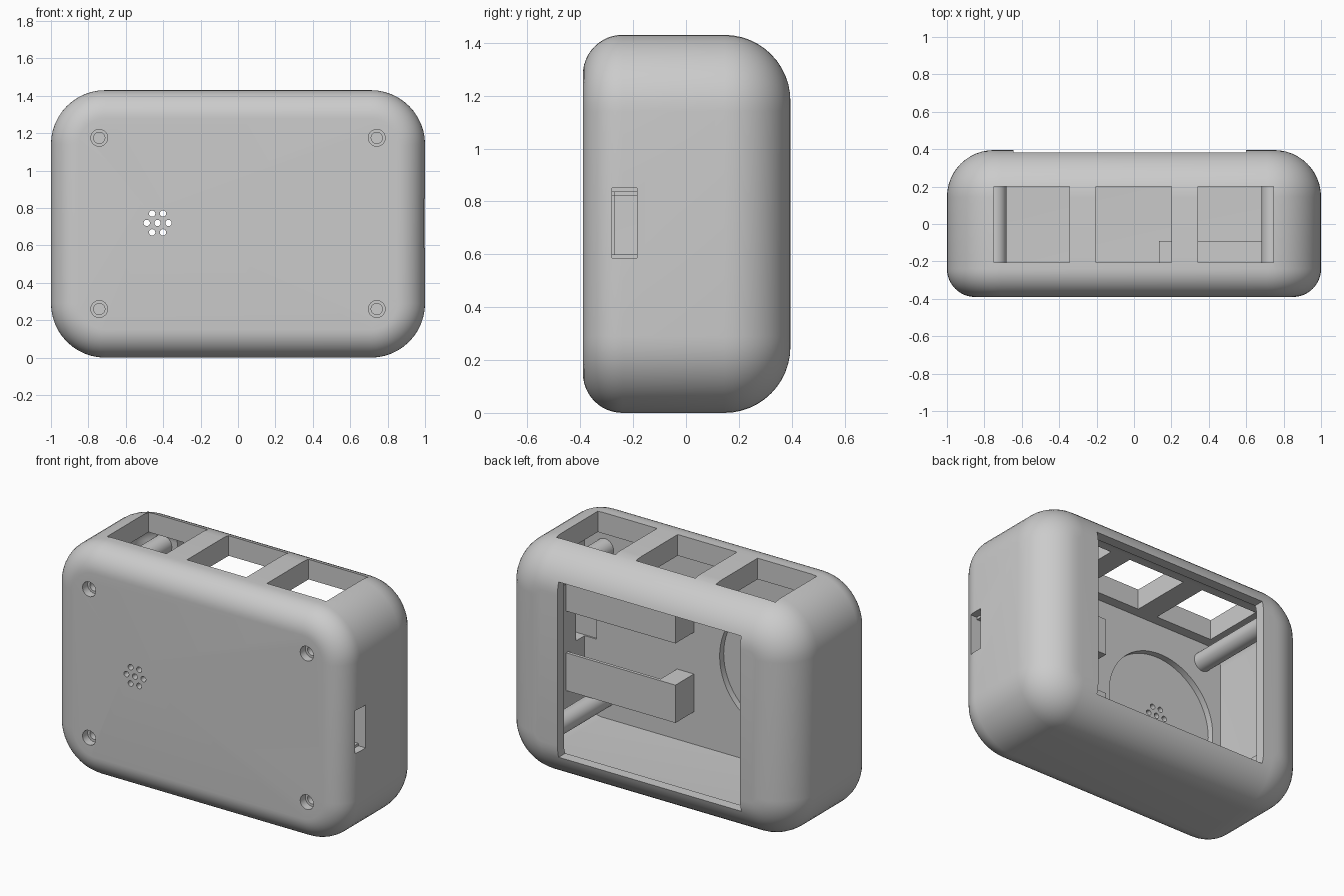
import bpy, bmesh, math
from mathutils import Matrix, Vector

cube = bpy.data.objects.get("Cube")
if cube:
    bpy.data.objects.remove(cube, do_unlink=True)

grey = bpy.data.materials.new("grey_plastic")
grey.use_nodes = True
colour = (0.6, 0.6, 0.6, 1)
grey.diffuse_color = colour
grey.node_tree.nodes["Principled BSDF"].inputs["Base Color"].default_value = colour

MID = 0.715      # height of the case centre


def finish(name, bm):
    bmesh.ops.recalc_face_normals(bm, faces=bm.faces[:])
    mesh = bpy.data.meshes.new(name)
    bm.to_mesh(mesh)
    bm.free()
    mesh.materials.append(grey)
    ob = bpy.data.objects.new(name, mesh)
    bpy.context.collection.objects.link(ob)
    return ob


def box(name, x, y, z):
    bm = bmesh.new()
    bmesh.ops.create_cube(bm, size=1)
    for v in bm.verts:
        v.co = Vector([(a + b) / 2 + c * (b - a) for (a, b), c in zip((x, y, z), v.co)])
    return finish(name, bm)


def rod(name, x, z, radius, y0, y1, sides=32):
    bm = bmesh.new()
    place = Matrix.Translation((x, (y0 + y1) / 2, z)) @ Matrix.Rotation(math.pi / 2, 4, 'X')
    bmesh.ops.create_cone(bm, cap_ends=True, segments=sides, radius1=radius,
                          radius2=radius, depth=y1 - y0, matrix=place)
    return finish(name, bm)


def rounded_block(name, half_x, half_z, corner, y0, y1, front_r, back_r, steps=12):
    """Rounded rectangle lofted along y, with its front and back rims filleted."""
    quarter = [math.pi / 2 * i / steps for i in range(steps + 1)]
    levels = [(y0, 0)]
    if front_r:
        levels = [(y0 + front_r * (1 - math.sin(a)), front_r * (1 - math.cos(a)))
                  for a in reversed(quarter)]
    levels += [(y1 - back_r * (1 - math.sin(a)), back_r * (1 - math.cos(a))) for a in quarter]
    bm = bmesh.new()
    rings = []
    for y, inset in levels:
        ring = []
        for k in range(4):
            sx, sz = (1, -1, -1, 1)[k], (1, 1, -1, -1)[k]
            for a in quarter:
                t = a + k * math.pi / 2
                r = corner - inset
                ring.append(bm.verts.new((sx * (half_x - corner) + r * math.cos(t), y,
                                          MID + sz * (half_z - corner) + r * math.sin(t))))
        rings.append(ring)
    for low, high in zip(rings, rings[1:]):
        for i in range(len(low)):
            j = (i + 1) % len(low)
            bm.faces.new((low[i], low[j], high[j], high[i]))
    bm.faces.new(rings[0])
    bm.faces.new(rings[-1])
    return finish(name, bm)


def combine(target, tool, operation):
    mod = target.modifiers.new("bool", 'BOOLEAN')
    mod.object, mod.operation, mod.solver = tool, operation, 'EXACT'
    bpy.context.view_layer.update()
    graph = bpy.context.evaluated_depsgraph_get()
    mesh = bpy.data.meshes.new_from_object(target.evaluated_get(graph))
    target.modifiers.clear()
    target.data = mesh
    bpy.data.objects.remove(tool, do_unlink=True)


def cut(target, tool):
    combine(target, tool, 'DIFFERENCE')


# Hollow case
case = rounded_block("case", 1, MID, 0.29, -0.39, 0.395, 0.15, 0.25)
cut(case, rounded_block("cavity", 0.88, 0.585, 0.12, -0.27, 0.33, 0, 0.09))

# Open back
cut(case, box("back_opening", (-0.645, 0.6), (0.2, 0.6), (0.175, 1.255)))

# Three square button windows in the top
for x in (-0.547, -0.002, 0.543):
    cut(case, box("top_window", (x - 0.202, x + 0.202), (-0.205, 0.2), (1.2, 1.6)))

# Speaker seat and sound holes
SX, SZ = -0.43, 0.72
cut(case, rod("speaker_seat", SX, SZ, 0.39, -0.31, -0.2, 64))
cut(case, rod("sound_hole", SX, SZ, 0.017, -0.5, -0.2, 20))
for i in range(6):
    a = i * math.pi / 3
    cut(case, rod("sound_hole", SX + 0.058 * math.cos(a), SZ + 0.058 * math.sin(a),
                  0.017, -0.5, -0.2, 20))

# Side port with a shallow outer recess
cut(case, box("port", (0.8, 1.1), (-0.28, -0.185), (0.6, 0.835)))
cut(case, box("port_recess", (0.95, 1.1), (-0.28, -0.185), (0.585, 0.85)))

# Screw posts with stepped holes from the front
for x in (-0.742, 0.742):
    for z in (0.26, 1.175):
        combine(case, rod("screw_post", x, z, 0.06, -0.3, 0.36), 'UNION')
        cut(case, rod("screw_head_hole", x, z, 0.045, -0.5, -0.34))
        cut(case, rod("screw_hole", x, z, 0.03, -0.5, -0.1))

# Pair of brackets that grip a circuit board between them
for name, z, slot in (("lower_bracket", (0.33, 0.563), (0.4, 0.7)),
                      ("upper_bracket", (0.82, 1.055), (0.7, 0.98))):
    bracket = box(name, (0.135, 0.9), (-0.29, -0.09), z)
    cut(bracket, box("board_slot", (0.25, 0.95), (-0.27, -0.11), slot))

# Smooth fillets, sharp edges kept
for ob in bpy.data.objects:
    ob.select_set(ob.type == 'MESH')
bpy.context.view_layer.objects.active = case
bpy.ops.object.shade_smooth_by_angle(angle=math.radians(30))
